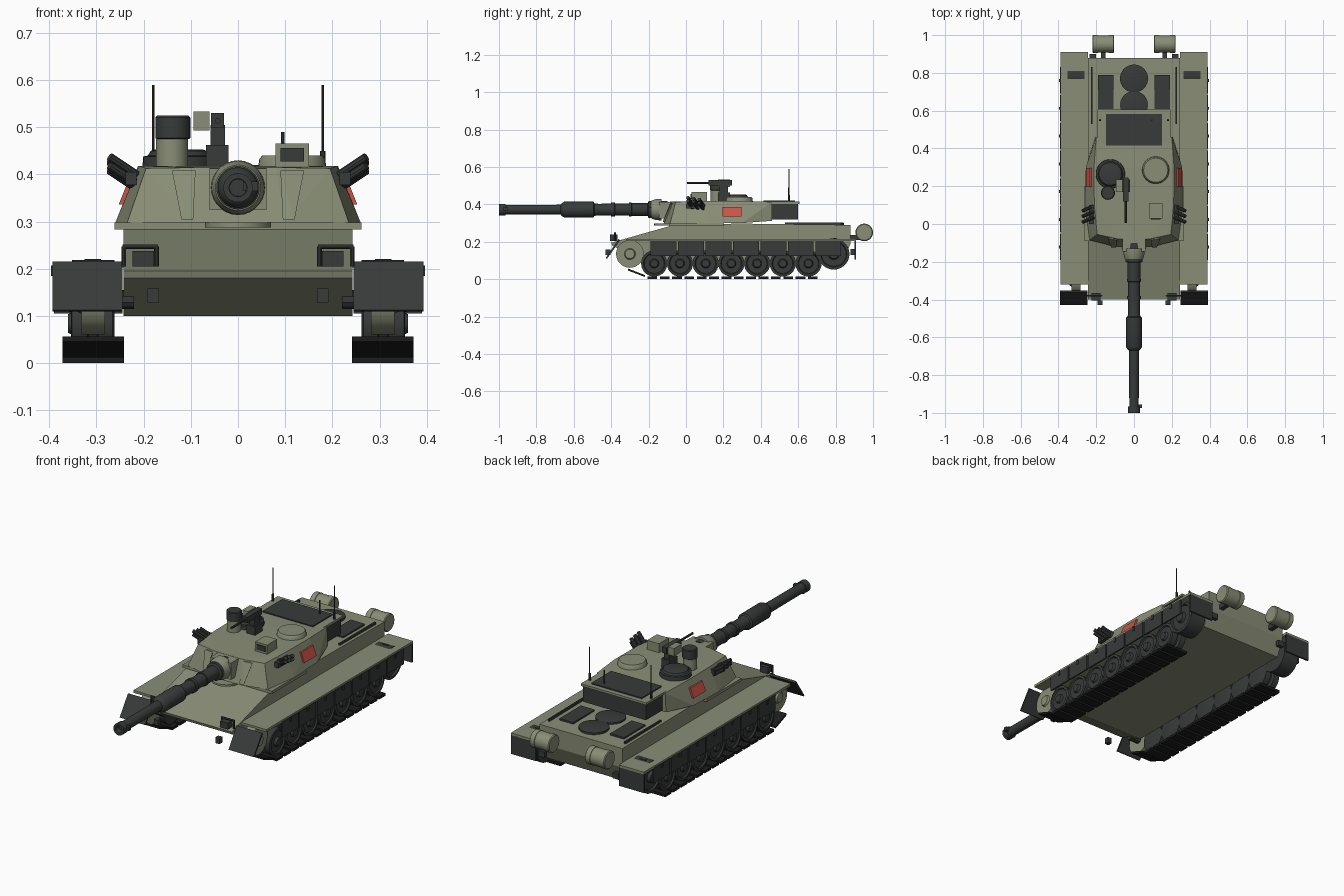
import bpy, bmesh, math
from mathutils import Vector


def mat(name, c):
    m = bpy.data.materials.new(name)
    m.diffuse_color = (*c, 1)
    return m


OLIVE = mat("olive", (0.25, 0.27, 0.18))
DARK = mat("dark", (0.04, 0.042, 0.042))
BLACK = mat("black", (0.012, 0.012, 0.012))
RED = mat("red", (0.6, 0.09, 0.06))


def finish(name, bm, m, smooth=False):
    bmesh.ops.recalc_face_normals(bm, faces=bm.faces)
    me = bpy.data.meshes.new(name)
    bm.to_mesh(me)
    bm.free()
    me.materials.append(m)
    ob = bpy.data.objects.new(name, me)
    bpy.context.collection.objects.link(ob)
    if smooth:
        bpy.ops.object.select_all(action='DESELECT')
        ob.select_set(True)
        bpy.context.view_layer.objects.active = ob
        bpy.ops.object.shade_smooth_by_angle(angle=math.radians(35))
    return ob


def solid(name, pts, m):
    # convex solid through the given corner points
    bm = bmesh.new()
    for p in pts:
        bm.verts.new(p)
    bmesh.ops.convex_hull(bm, input=bm.verts)
    bmesh.ops.dissolve_limit(bm, angle_limit=0.01, verts=bm.verts, edges=bm.edges)
    return finish(name, bm, m)


def box(name, x, y, z, m):
    return solid(name, [(a, b, c) for a in x for b in y for c in z], m)


def lathe(name, origin, axis, prof, m, n=28):
    # prof: (distance along axis, radius)
    q = Vector((0, 0, 1)).rotation_difference(Vector(axis))
    o = Vector(origin)
    bm = bmesh.new()
    rings = []
    for d, r in prof:
        rings.append([bm.verts.new(o + q @ Vector((r * math.cos(2 * math.pi * i / n),
                      r * math.sin(2 * math.pi * i / n), d))) for i in range(n)])
    for a, b in zip(rings, rings[1:]):
        for i in range(n):
            bm.faces.new((a[i], a[(i + 1) % n], b[(i + 1) % n], b[i]))
    bm.faces.new(rings[0])
    bm.faces.new(rings[-1])
    return finish(name, bm, m, True)


def rod(name, p0, p1, r, m, n=10):
    d = Vector(p1) - Vector(p0)
    return lathe(name, p0, d.normalized(), [(0, r), (d.length, r)], m, n)


# hull, side profile extruded across
prof = [(-.40, .195), (-.055, .293), (.3, .297), (.88, .29), (.88, .19), (.84, .10), (-.24, .10), (-.395, .18)]
solid("hull", [(x, y, z) for x in (-.243, .243) for y, z in prof], OLIVE)

for s in (-1, 1):
    # fenders and mud flaps
    box("fender", (s * .243, s * .39), (-.32, .91), (.203, .216), OLIVE)
    box("fender_hinge", (s * .29, s * .325), (.79, .802), (.216, .221), DARK)
    solid("front_flap", [(x, y, z) for x in (s * .245, s * .393) for y, z in
          [(-.36, .215), (-.352, .208), (-.43, .113), (-.422, .11)]], DARK)
    box("rear_flap", (s * .245, s * .39), (.90, .91), (.105, .205), DARK)
    # side skirts
    for i in range(7):
        y = -.19 + i * .147
        box("skirt_panel", (s * .384, s * .392), (y, y + .138), (.125, .207), DARK)
        box("skirt_strap", (s * .39, s * .396), (y + .06, y + .075), (.185, .207), DARK)
    # running gear
    for i in range(7):
        y = -.17 + i * .1375
        lathe("road_wheel", (s * .262, y, .084), (s, 0, 0), [(0, .05), (.004, .07), (.035, .07), (.037, .05),
              (.055, .05), (.057, .07), (.09, .07), (.092, .057), (.085, .053), (.085, .025), (.098, .02)], DARK)
    lathe("idler_wheel", (s * .282, -.30, .135), (s, 0, 0), [(0, .074), (.05, .074), (.05, .03), (.06, .025)], OLIVE)
    rod("idler_axle", (s * .22, -.30, .135), (s * .30, -.30, .135), .02, DARK)
    lathe("drive_sprocket", (s * .262, .79, .135), (s, 0, 0), [(0, .084), (.09, .084), (.092, .07), (.084, .066),
          (.084, .03), (.1, .025)], DARK)
    # track shoes along the ground
    for i in range(14):
        y = -.18 + i * .066
        box("track_shoe", (s * .242, s * .372), (y - .026, y + .026), (0, .014), BLACK)
    solid("front_track_shoe", [(x, y, z) for x in (s * .242, s * .372) for y, z in
          [(-.31, .057), (-.31, .046), (-.22, .022), (-.22, .012)]], BLACK)
    # headlamps with guards, tow hooks
    box("headlamp", (s * .178, s * .224), (-.405, -.365), (.205, .238), DARK)
    for x in (.173, .242):
        rod("lamp_guard_post", (s * x, -.38, .205), (s * x, -.38, .247), .005, DARK)
    rod("lamp_guard_bar", (s * .17, -.38, .247), (s * .245, -.38, .247), .005, DARK)
    box("tow_hook", (s * .168, s * .192), (-.43, -.405), (.128, .158), DARK)
    # rear fuel drums
    lathe("fuel_drum", (s * .105, .953, .25), (s, 0, 0), [(0, .042), (.004, .047), (.03, .047), (.031, .045), (.085, .045),
          (.086, .047), (.111, .047), (.115, .042)], OLIVE)
    box("drum_bracket", (s * .15, s * .175), (.87, .93), (.21, .235), DARK)
    box("tail_lamp", (s * .20, s * .235), (.88, .9), (.13, .16), DARK)
    # engine deck grilles and rails
    box("deck_grille", (s * .108, s * .19), (.61, .79), (.28, .3), DARK)
    box("deck_rail", (s * .219, s * .227), (.53, .83), (.28, .304), DARK)
for y in (.63, .77):
    lathe("deck_fan", (0, y, .285), (0, 0, 1), [(0, .074), (.016, .074), (.018, .068)], DARK, 36)

# turret body
box("turret_base", (-.262, .262), (-.09, .2), (.283, .298), OLIVE)
body = [(.10, -.12, .298), (.235, -.085, .298), (.26, .10, .298), (.255, .30, .30), (.205, .46, .312),
        (.08, -.08, .415), (.195, -.055, .413), (.21, .1, .418), (.212, .3, .418), (.2, .46, .413)]
solid("turret", [(s * x, y, z) for s in (-1, 1) for x, y, z in body], OLIVE)
lathe("turret_ring", (0, -.1, .288), (0, 0, 1), [(0, .07), (.01, .07)], OLIVE)

# bustle
box("bustle", (-.185, .185), (.44, .60), (.318, .405), DARK)
box("bustle_lid", (-.192, .192), (.41, .607), (.402, .414), OLIVE)
box("bustle_panel", (-.148, .148), (.415, .582), (.412, .42), DARK)

# mantlet and gun
solid("mantlet", [(x, y, z) for x in (-.06, .06) for y, z in
      [(-.145, .325), (-.145, .413), (-.02, .415), (-.02, .325)]], OLIVE)
lathe("mantlet_collar", (0, -.13, .372), (0, -1, 0), [(0, .058), (.03, .056), (.055, .048)], OLIVE)
lathe("gun_barrel", (0, -.10, .372), (0, -1, 0),
      [(0, .046), (.10, .046), (.105, .034), (.19, .034), (.191, .037), (.205, .037), (.206, .032), (.28, .032),
       (.281, .037), (.30, .037), (.301, .032), (.37, .031), (.39, .034), (.395, .043), (.55, .043), (.565, .034),
       (.57, .026), (.865, .025), (.866, .031), (.90, .031), (.9, .019), (.87, .018)], DARK)
box("muzzle_sensor", (.012, .042), (-.975, -.955), (.365, .385), DARK)
rod("coaxial_port", (.035, -.2, .382), (.035, -.12, .382), .01, DARK)

for s in (-1, 1):
    # cheek recess edge, smoke tubes, side panels, antennas
    solid("cheek_plate", [(s * x, y, z) for x, y, z in [(.095, -.125, .305), (.12, -.125, .305), (.09, -.085, .408),
          (.14, -.078, .408), (.1, -.08, .305), (.1, -.06, .408)]], OLIVE)
    box("smoke_bracket", (s * .215, s * .238), (.0, .1), (.378, .405), DARK)
    for row in range(2):
        for k in range(3):
            y, z = .02 + k * .03, .393 + row * .018 - k * .005
            rod("smoke_tube", (s * .215, y + .015, z - .012), (s * .272, y - .01, z + .026), .0095, DARK)
    solid("side_panel", [(s * (x + t), y, z) for x, z in [(.249, .336), (.2295, .385)] for y in (.195, .297)
          for t in (-.012, .004)], RED)
    rod("antenna_base", (s * .18, .55, .41), (s * .18, .55, .45), .006, DARK)
    rod("antenna", (s * .18, .55, .44), (s * .18, .55, .59), .0025, DARK, 6)
rod("wind_sensor", (.095, .55, .41), (.095, .55, .49), .004, DARK, 8)

# roof hatches
lathe("commander_cupola", (-.125, .265, .41), (0, 0, 1), [(0, .078), (.028, .076), (.03, .066), (.04, .06), (.043, .05)], DARK, 32)
lathe("loader_hatch", (.115, .285, .41), (0, 0, 1), [(0, .073), (.022, .07), (.03, .064)], OLIVE, 32)

# gunner sight
box("gunner_sight", (.08, .15), (.03, .112), (.41, .466), OLIVE)
box("sight_window", (.09, .14), (.025, .035), (.428, .456), DARK)

# panoramic sight
lathe("sight_post", (-.14, .165, .41), (0, 0, 1), [(0, .034), (.065, .034)], OLIVE)
lathe("sight_head", (-.138, .165, .475), (0, 0, 1), [(0, .034), (.002, .037), (.046, .037), (.05, .033)], DARK)

# roof machine gun
box("gun_pedestal", (-.068, -.02), (.17, .235), (.41, .463), DARK)
box("gun_cradle", (-.058, -.028), (.18, .225), (.46, .505), DARK)
box("gun_receiver", (-.057, -.03), (.12, .245), (.5, .53), DARK)
rod("gun_tube", (-.043, .005, .514), (-.043, .14, .514), .006, DARK)
box("ammo_box", (-.094, -.06), (.17, .235), (.493, .534), OLIVE)
